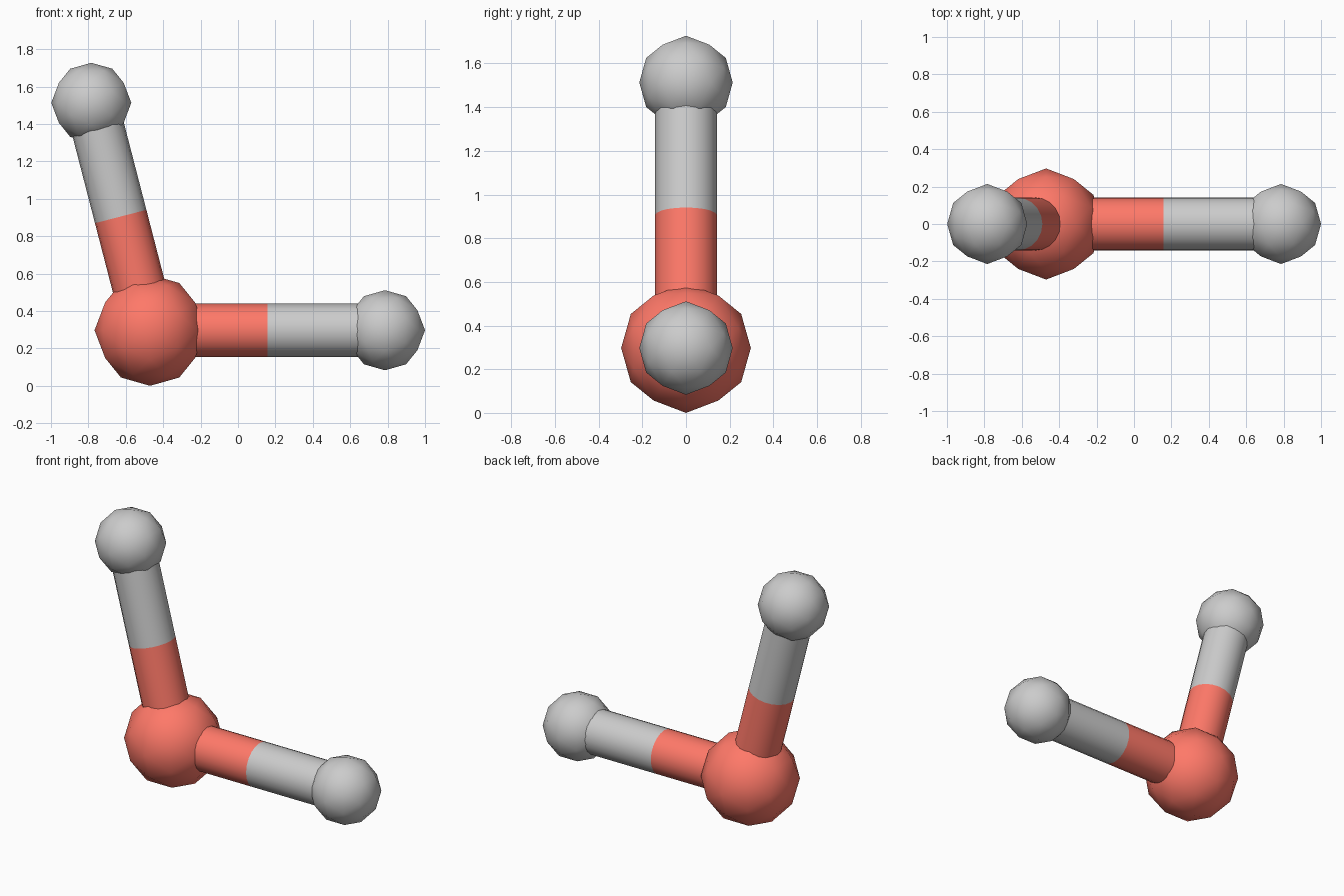
import bpy, bmesh, math
from mathutils import Matrix, Vector

if "Cube" in bpy.data.objects:
    bpy.data.objects.remove(bpy.data.objects["Cube"])

R_O, R_H, R_BOND = 0.297, 0.214, 0.142
BOND = 1.256
ANGLE = math.radians(104.5)

red = bpy.data.materials.new("red")
red.diffuse_color = (1.0, 0.19, 0.14, 1)
red.use_nodes = True
red.node_tree.nodes["Principled BSDF"].inputs["Base Color"].default_value = red.diffuse_color


def finish(name, bm, mat):
    me = bpy.data.meshes.new(name)
    bmesh.ops.recalc_face_normals(bm, faces=bm.faces)
    for f in bm.faces:
        f.smooth = True
    bm.to_mesh(me)
    bm.free()
    if mat:
        me.materials.append(mat)
    bpy.context.collection.objects.link(bpy.data.objects.new(name, me))


def ball(name, centre, radius, mat=None):
    # 80-face icosphere turned so its two-fold axes lie on x, y and z
    bm = bmesh.new()
    turn = Matrix.Rotation(-math.atan(2 / (1 + math.sqrt(5))), 4, 'Y')
    bmesh.ops.create_icosphere(bm, subdivisions=2, radius=radius,
                               matrix=Matrix.Translation(centre) @ turn)
    finish(name, bm, mat)


def rod(name, a, b, mat=None):
    # open tube between two points
    bm = bmesh.new()
    d = b - a
    m = Matrix.Translation((a + b) / 2) @ d.to_track_quat('Z', 'Y').to_matrix().to_4x4()
    bmesh.ops.create_cone(bm, cap_ends=False, segments=20, radius1=R_BOND,
                          radius2=R_BOND, depth=d.length, matrix=m)
    finish(name, bm, mat)


# Central atom
centre = Vector((1 - R_H - BOND, 0, R_O))
ball("oxygen_atom", centre, R_O, red)

# Two outer atoms, each on a two-coloured bond
for side, a in (("right", 0), ("upper", ANGLE)):
    end = centre + BOND * Vector((math.cos(a), 0, math.sin(a)))
    mid = (centre + end) / 2
    rod(side + "_bond_inner", centre, mid, red)
    rod(side + "_bond_outer", mid, end)
    ball(side + "_hydrogen_atom", end, R_H)
